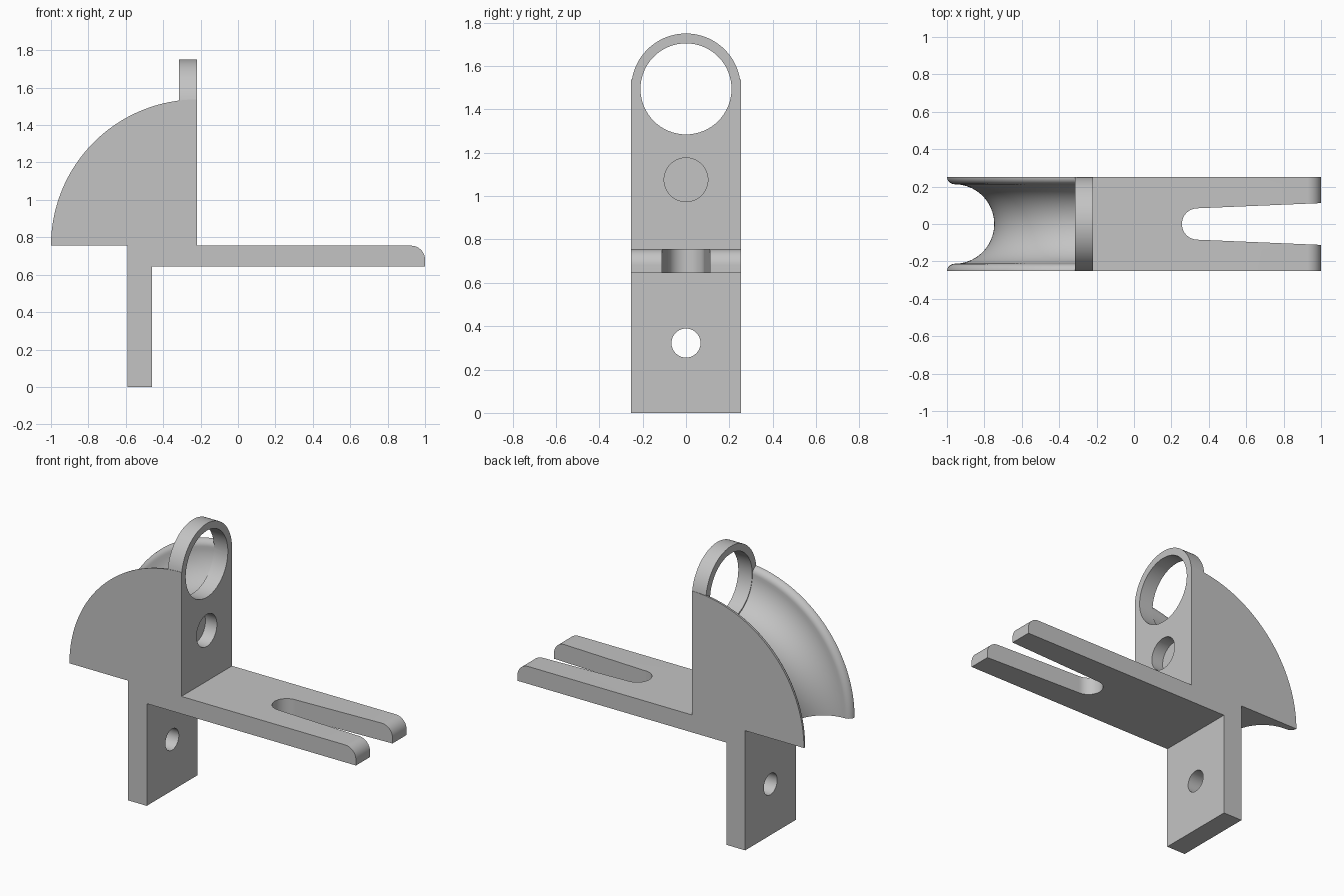
import bpy
import bmesh
from math import pi, sin, cos
from mathutils import Vector

cube = bpy.data.objects.get("Cube")
if cube:
    bpy.data.objects.remove(cube, do_unlink=True)

HALF = 0.2525                  # half width of the whole bracket
FACE_X, BACK_X = -0.218, -0.315  # faces of the upright plate
TOP, UNDER = 0.755, 0.645      # arm surfaces
GROOVE_R, LIP = 0.742, 0.04    # sweep radius of the groove, lip rounding
RING_Z = TOP + GROOVE_R

grey = bpy.data.materials.new("plain grey")
grey.use_nodes = True
grey.diffuse_color = (0.55, 0.55, 0.55, 1)
grey.node_tree.nodes["Principled BSDF"].inputs["Base Color"].default_value = grey.diffuse_color


def arc(cx, cy, r, start, end, steps):
    """Points along an arc, angles in radians."""
    angles = [start + (end - start) * i / steps for i in range(steps + 1)]
    return [(cx + r * cos(a), cy + r * sin(a)) for a in angles]


def loft(name, rings):
    """Closed solid through equal rings of points, capped at both ends."""
    bm = bmesh.new()
    loops = [[bm.verts.new(p) for p in ring] for ring in rings]
    n = len(loops[0])
    for a, b in zip(loops, loops[1:]):
        for i in range(n):
            j = (i + 1) % n
            bm.faces.new((a[i], a[j], b[j], b[i]))
    bm.faces.new(loops[0])
    bm.faces.new(loops[-1])
    bmesh.ops.recalc_face_normals(bm, faces=bm.faces)
    mesh = bpy.data.meshes.new(name)
    bm.to_mesh(mesh)
    bm.free()
    mesh.materials.append(grey)
    obj = bpy.data.objects.new(name, mesh)
    bpy.context.collection.objects.link(obj)
    return obj


def prism(name, outline, axis, low, high):
    """Outline extruded along x, y or z; its points use the other two axes."""
    def place(p, d):
        v = list(p)
        v.insert("xyz".index(axis), d)
        return Vector(v)
    return loft(name, [[place(p, d) for p in outline] for d in (low, high)])


def rod(name, z, r, low, high, steps=64):
    """Round cutter along x."""
    return prism(name, arc(0, z, r, 0, 2 * pi, steps)[:-1], "x", low, high)


def combine(target, other, operation):
    mod = target.modifiers.new(operation, "BOOLEAN")
    mod.operation = operation
    mod.solver = "EXACT"
    mod.object = other
    bpy.context.view_layer.objects.active = target
    bpy.ops.object.modifier_apply(modifier=mod.name)
    bpy.data.objects.remove(other, do_unlink=True)


# Leg and arm, with the arm's upper tip rounded
outline = [(-0.59, 0), (-0.46, 0), (-0.46, UNDER), (1, UNDER)]
outline += arc(0.925, TOP - 0.075, 0.075, 0, pi / 2, 12)
outline += [(-0.59, TOP)]
bracket = prism("bracket", outline, "y", -HALF, HALF)

# Upright plate with a round top
outline = [(-HALF, 0.7), (HALF, 0.7)] + arc(0, RING_Z, HALF, 0, pi, 40)
plate = prism("upright_plate", outline, "x", BACK_X, FACE_X)

# Quarter wheel with a half-round groove and soft lips
section = [(0.02, -HALF)]
section += arc(GROOVE_R, -HALF, LIP, 0, pi / 2, 8)
section += arc(GROOVE_R, 0, HALF - LIP, -pi / 2, -3 * pi / 2, 40)[1:]
section += arc(GROOVE_R, HALF, LIP, -pi / 2, 0, 8)[1:]
section += [(0.02, HALF)]
turns = [pi / 2 * i / 48 for i in range(49)]
wheel = loft("grooved_quarter_wheel",
             [[(FACE_X - r * cos(t), y, TOP + r * sin(t)) for r, y in section] for t in turns])

combine(plate, wheel, "UNION")
combine(bracket, plate, "UNION")

# Ring opening, blind socket and leg hole
combine(bracket, rod("ring_cutter", RING_Z - 0.003, 0.21, BACK_X, 0), "DIFFERENCE")
combine(bracket, rod("socket_cutter", 1.075, 0.101, FACE_X - 0.08, 0), "DIFFERENCE")
combine(bracket, rod("leg_hole_cutter", 0.322, 0.067, -0.7, -0.4, 40), "DIFFERENCE")

# Tapered slot in the arm
slot = arc(0.34, 0, 0.084, pi / 2, 3 * pi / 2, 24) + [(1.1, -0.116), (1.1, 0.116)]
combine(bracket, prism("slot_cutter", slot, "z", 0.5, 0.9), "DIFFERENCE")

# Smooth the curves and keep the edges crisp
bpy.ops.object.select_all(action="DESELECT")
bracket.select_set(True)
bpy.context.view_layer.objects.active = bracket
bpy.ops.object.shade_smooth_by_angle(angle=pi / 6)
